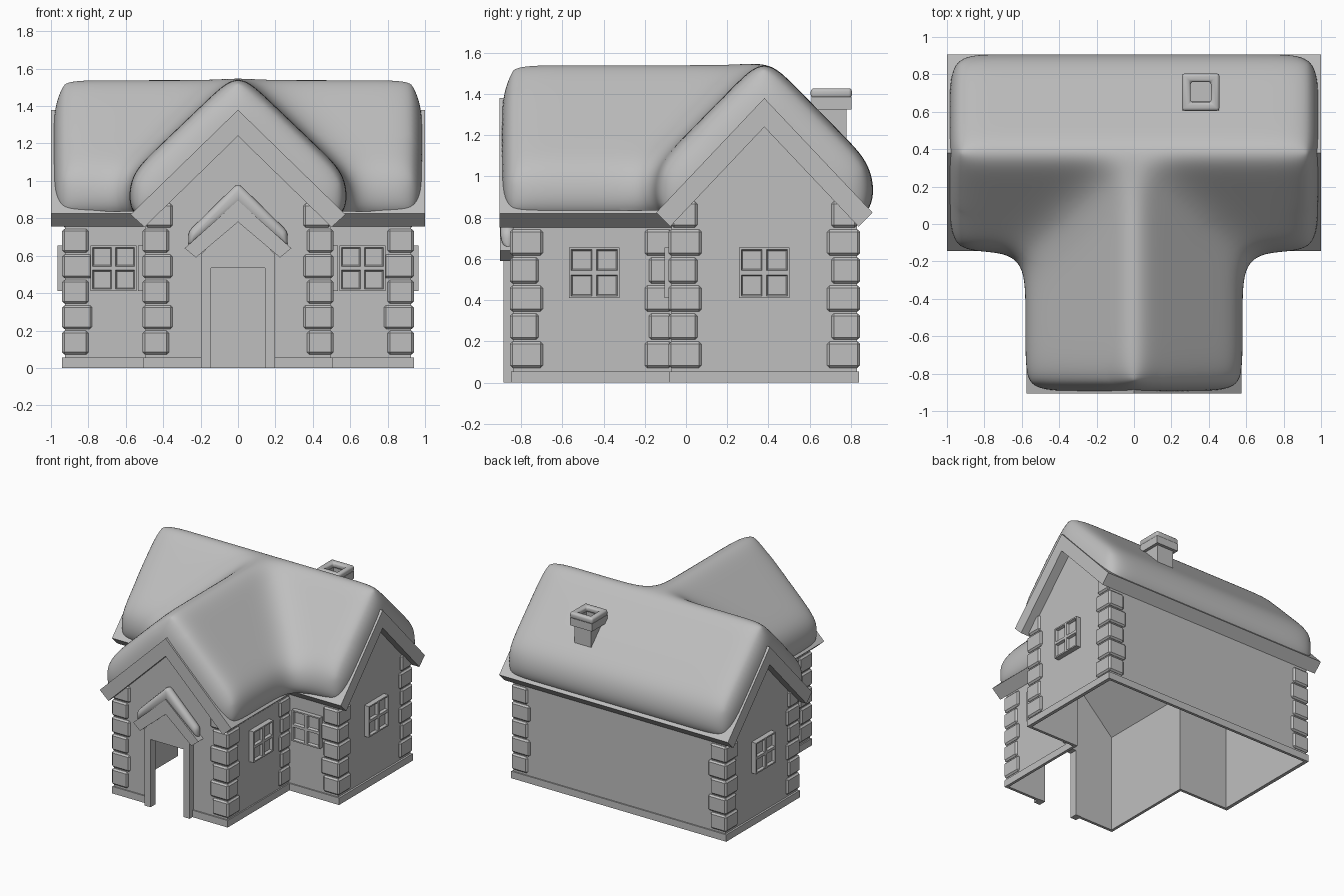
import bpy, bmesh
from math import radians
from mathutils import Matrix, Vector

cube = bpy.data.objects.get("Cube")
if cube:
    bpy.data.objects.remove(cube, do_unlink=True)

grey = bpy.data.materials.new("mid_grey")
grey.use_nodes = True
grey.diffuse_color = (0.52, 0.52, 0.52, 1)
grey.node_tree.nodes["Principled BSDF"].inputs["Base Color"].default_value = (0.52, 0.52, 0.52, 1)

MID = 0.38                     # y of the main ridge


def finish(name, bm):
    bmesh.ops.recalc_face_normals(bm, faces=bm.faces)
    mesh = bpy.data.meshes.new(name)
    bm.to_mesh(mesh)
    bm.free()
    mesh.materials.append(grey)
    obj = bpy.data.objects.new(name, mesh)
    bpy.context.scene.collection.objects.link(obj)
    return obj


def prism(name, half_profile, axis, a, b, offset=0.0):
    """Extrude a profile, mirrored about its centre line, along x or y."""
    left = [(-u, z) for u, z in reversed(half_profile) if u > 0]
    bm = bmesh.new()
    rings = []
    for t in (a, b):
        rings.append([bm.verts.new((t, u + offset, z) if axis == "x" else (u + offset, t, z))
                      for u, z in half_profile + left])
    n = len(rings[0])
    bm.faces.new(rings[0])
    bm.faces.new(rings[1])
    for i in range(n):
        j = (i + 1) % n
        bm.faces.new((rings[0][i], rings[0][j], rings[1][j], rings[1][i]))
    return finish(name, bm)


def add_box(bm, lo, hi):
    lo, hi = Vector(lo), Vector(hi)
    bmesh.ops.create_cube(bm, size=1, matrix=Matrix.Translation((lo + hi) / 2)
                          @ Matrix.Diagonal((*(hi - lo), 1)))


def box(name, lo, hi):
    bm = bmesh.new()
    add_box(bm, lo, hi)
    return finish(name, bm)


def modify(obj, kind, **settings):
    """Add a modifier and apply it."""
    mod = obj.modifiers.new(kind.lower(), kind)
    for key, value in settings.items():
        setattr(mod, key, value)
    bpy.context.view_layer.objects.active = obj
    bpy.ops.object.modifier_apply(modifier=mod.name)


def combine(target, tool, operation, keep=False):
    modify(target, "BOOLEAN", operation=operation, solver="EXACT", object=tool)
    if not keep:
        bpy.data.objects.remove(tool, do_unlink=True)


def smooth(obj):
    bpy.ops.object.select_all(action="DESELECT")
    obj.select_set(True)
    bpy.context.view_layer.objects.active = obj
    bpy.ops.object.shade_smooth_by_angle(angle=radians(40))


# Hollow interior and doorway cutters
def room(half, slope):
    return [(0, 1.239), (half, 1.239 - half * slope), (half, -0.1)]


cutters = [prism("main_room", room(0.438, 1.057), "x", -0.913, 0.913, MID),
           prism("wing_room", room(0.483, 0.974), "y", -0.828, MID)]
doorway = box("doorway", (-0.145, -1, -0.1), (0.145, -0.7, 0.535))


def house_part(name, main, wing, ends, wing_front, tools):
    """Join a main and a wing prism, then cut the tools away."""
    obj = prism(name, main, "x", -ends, ends, MID)
    combine(obj, prism(name + "_wing", wing, "y", wing_front, 0.37), "UNION")
    for tool in tools:
        combine(obj, tool, "DIFFERENCE", keep=True)
    return obj


# Walls, plinth, roof boards
house_part("walls", [(0, 1.27), (0.45, 0.79), (0.45, 0.02)],
           [(0, 1.27), (0.495, 0.79), (0.495, 0.02)], 0.925, -0.84, cutters + [doorway])
house_part("plinth", [(0.46, 0.055), (0.46, 0)],
           [(0.505, 0.055), (0.505, 0)], 0.94, -0.85, cutters + [doorway])
house_part("roof", [(0, 1.38), (0.525, 0.825), (0.457, 0.757), (0, 1.24)],
           [(0, 1.38), (0.575, 0.82), (0.5, 0.753), (0, 1.24)], 1.0, -0.905, cutters)

# Soft snow blanket: a rounded solid, trimmed along the middle of the boards
snow = house_part("roof_snow", [(0, 1.59), (0.54, 1.04), (0.54, 0.78)],
                  [(0, 1.59), (0.59, 1.025), (0.59, 0.78)], 0.99, -0.897, [])
modify(snow, "REMESH", mode="VOXEL", voxel_size=0.028)
modify(snow, "SMOOTH", factor=1.0, iterations=70)
under = [(0, 1.31), (0.45, 0.835), (0.7, 0.835), (0.7, 0.5)]
combine(snow, prism("main_trim", under, "x", -1.1, 1.1, MID), "DIFFERENCE")
under[1] = (0.488, 0.835)
combine(snow, prism("wing_trim", under, "y", -1.1, MID), "DIFFERENCE")
smooth(snow)

# Door surround and porch
frame = prism("door_frame", [(0, 0.80), (0.197, 0.61), (0.197, 0)], "y", -0.885, -0.825)
combine(frame, doorway, "DIFFERENCE")
for tool in cutters:
    bpy.data.objects.remove(tool, do_unlink=True)
prism("porch_roof", [(0, 0.895), (0.285, 0.64), (0.225, 0.59), (0, 0.78)], "y", -0.903, -0.83)
porch_snow = prism("porch_snow", [(0, 0.99), (0.265, 0.73), (0.265, 0.645), (0, 0.87)],
                   "y", -0.899, -0.83)
modify(porch_snow, "BEVEL", width=0.03, segments=3)
smooth(porch_snow)

# Corner stones: plates on both faces of each outer corner
bm = bmesh.new()
OUT, IN, ROW = 0.015, 0.012, 0.136


def plate(x0, x1, y0, y1, i, side):
    z = 0.072 + i * ROW
    xs, ys = sorted((x0 * side, x1 * side)), sorted((y0, y1))
    add_box(bm, (xs[0], ys[0], z), (xs[1], ys[1], z + 0.127))


for side in (-1, 1):
    for cx, cy, d, gable in ((0.925, 0.83, 1, "x"), (0.925, -0.07, -1, "x"), (0.495, -0.84, -1, "y")):
        for i in range(6):
            long, short = (0.145, 0.125) if i % 2 == 0 else (0.125, 0.145)
            trim = OUT if i < 5 else 0
            if i < 5 or gable == "y":
                plate(cx - short, cx + trim, cy - d * IN, cy + d * OUT, i, side)
            if i < 5 or gable == "x":
                plate(cx - IN, cx + OUT, cy - d * long, cy + d * trim, i, side)
    for i in range(5):         # inner corner, on the wing's side wall
        plate(0.483, 0.51, -0.07, -0.2 + 0.02 * (i % 2), i, side)
modify(finish("corner_stones", bm), "BEVEL", width=0.012, segments=1)


# Windows with four sunken panes
def window(name, place, turn):
    bm = bmesh.new()
    bmesh.ops.create_grid(bm, x_segments=2, y_segments=2, size=0.1225)
    panes = bm.faces[:]
    rim = [e for e in bm.edges if e.is_boundary]
    new = bmesh.ops.extrude_edge_only(bm, edges=rim)["geom"]
    bmesh.ops.translate(bm, vec=(0, 0, -0.04),
                        verts=[v for v in new if isinstance(v, bmesh.types.BMVert)])
    bmesh.ops.inset_individual(bm, faces=panes, thickness=0.015)
    bmesh.ops.inset_individual(bm, faces=panes, thickness=0.009, depth=-0.02)
    obj = finish(name, bm)
    obj.matrix_world = (Matrix.Translation(place) @ Matrix.Rotation(radians(turn), 4, "Z")
                        @ Matrix.Rotation(radians(90), 4, "X"))


for side, label in ((1, "left"), (-1, "right")):
    window("front_window_" + label, (side * 0.665, -0.105, 0.533), 0)
    window("gable_window_" + label, (side * 0.965, MID, 0.533), side * 90)
    window("wing_window_" + label, (side * 0.535, -0.445, 0.533), side * 90)


# Chimney pieces from stacked square rings
def square_rings(name, rings, closed=False):
    bm = bmesh.new()
    loops = [[bm.verts.new((0.357 + sx * h, 0.705 + sy * h, z))
              for sx, sy in ((-1, -1), (1, -1), (1, 1), (-1, 1))] for h, z in rings]
    pairs = list(zip(loops, loops[1:]))
    if closed:
        pairs.append((loops[-1], loops[0]))
    else:
        bm.faces.new(loops[0])
        bm.faces.new(loops[-1])
    for a, b in pairs:
        for i in range(4):
            j = (i + 1) % 4
            bm.faces.new((a[i], a[j], b[j], b[i]))
    return finish(name, bm)


square_rings("chimney", [(0.073, 1.05), (0.073, 1.325), (0.097, 1.325), (0.097, 1.385),
                         (0.058, 1.385), (0.058, 1.31)])
cap = square_rings("chimney_snow", [(0.1, 1.38), (0.1, 1.428), (0.055, 1.428), (0.055, 1.38)], True)
modify(cap, "BEVEL", width=0.016, segments=3)
smooth(cap)
